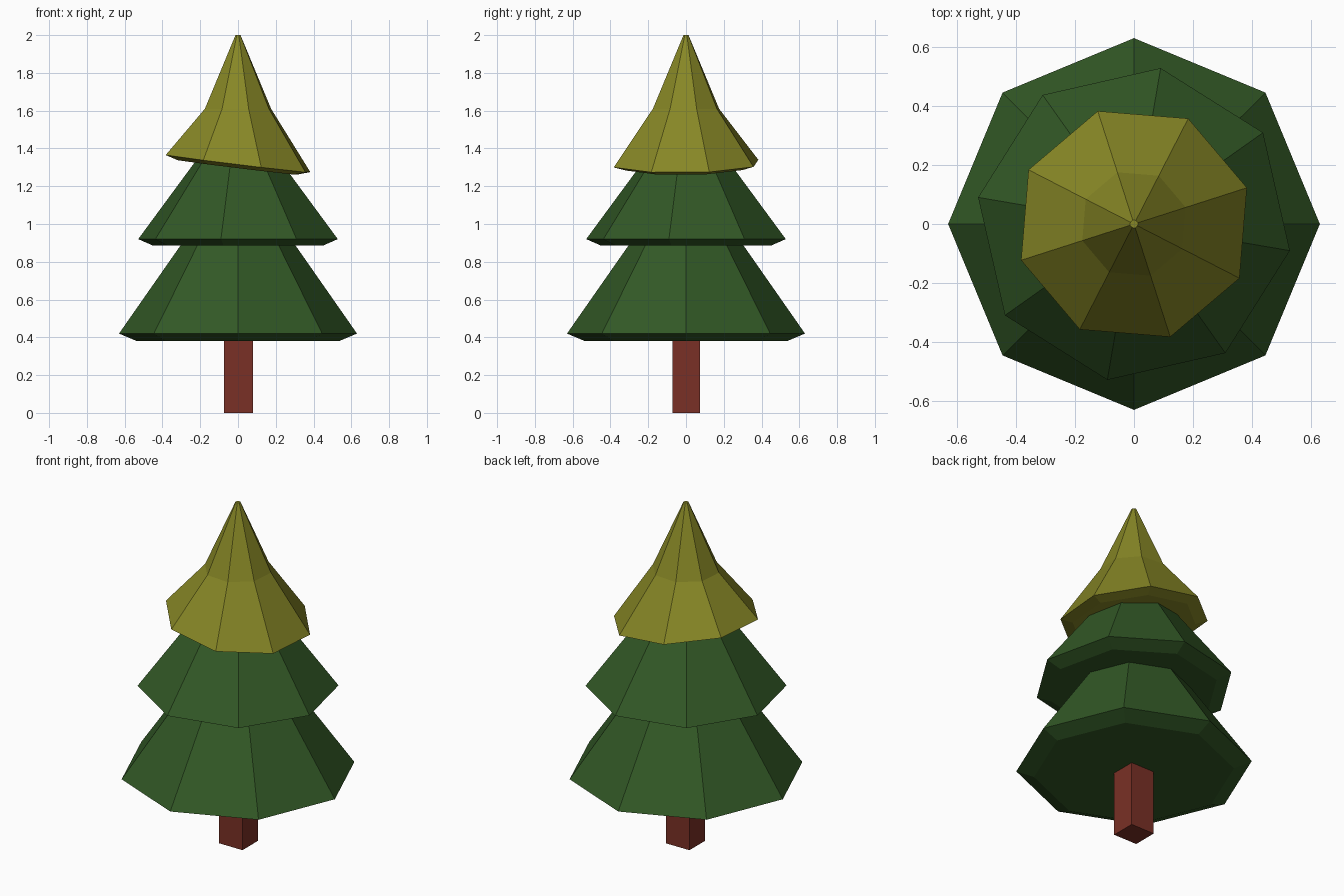
import bpy, bmesh
from math import cos, sin, radians, tau

cube = bpy.data.objects.get("Cube")
if cube:
    bpy.data.objects.remove(cube)


def material(name, rgb):
    m = bpy.data.materials.new(name)
    m.use_nodes = True
    color = (*rgb, 1)
    m.diffuse_color = color
    m.node_tree.nodes["Principled BSDF"].inputs["Base Color"].default_value = color
    return m


def finish(name, bm, mat):
    bmesh.ops.recalc_face_normals(bm, faces=bm.faces)
    mesh = bpy.data.meshes.new(name)
    bm.to_mesh(mesh)
    bm.free()
    mesh.materials.append(mat)
    obj = bpy.data.objects.new(name, mesh)
    bpy.context.collection.objects.link(obj)
    return obj


def tier(name, rings, turn, mat, sides=8):
    """Stack of octagon rings (radius, z, slope along x, slope along y), capped at both ends."""
    bm = bmesh.new()
    loops = []
    for r, z, slope_x, slope_y in rings:
        loop = []
        for i in range(sides):
            a = radians(turn) + tau * i / sides
            x, y = r * cos(a), r * sin(a)
            loop.append(bm.verts.new((x, y, z + slope_x * x + slope_y * y)))
        loops.append(loop)
    for low, high in zip(loops, loops[1:]):
        for i in range(sides):
            j = (i + 1) % sides
            bm.faces.new((low[i], low[j], high[j], high[i]))
    bm.faces.new(loops[0][::-1])
    bm.faces.new(loops[-1])
    return finish(name, bm, mat)


green = material("pine green", (0.032, 0.098, 0.019))
olive = material("olive yellow", (0.242, 0.242, 0.019))
bark = material("red brown bark", (0.195, 0.030, 0.019))

# Trunk: square post running up into the lowest tier
bm = bmesh.new()
bmesh.ops.create_cube(bm, size=1)
bmesh.ops.scale(bm, vec=(0.153, 0.145, 0.45), verts=bm.verts)
bmesh.ops.translate(bm, vec=(0.002, 0.002, 0.225), verts=bm.verts)
finish("trunk", bm, bark)

# Lower and middle foliage, each with a bevelled underside
tier("lower_foliage", [(0.535, 0.38, 0, 0), (0.63, 0.42, 0, 0), (0.26, 0.95, 0, 0)], 0, green)
tier("middle_foliage", [(0.455, 0.885, 0, 0), (0.536, 0.92, 0, 0), (0.2, 1.37, 0, 0)], -9.7, green)

# Top foliage: tilted skirt that narrows to a pointed tip
tier("top_foliage", [(0.335, 1.30, -0.122, 0.0135), (0.402, 1.32, -0.122, 0.0135),
                     (0.184, 1.61, 0, 0), (0.014, 2.0, 0, 0)], 17.8, olive)
